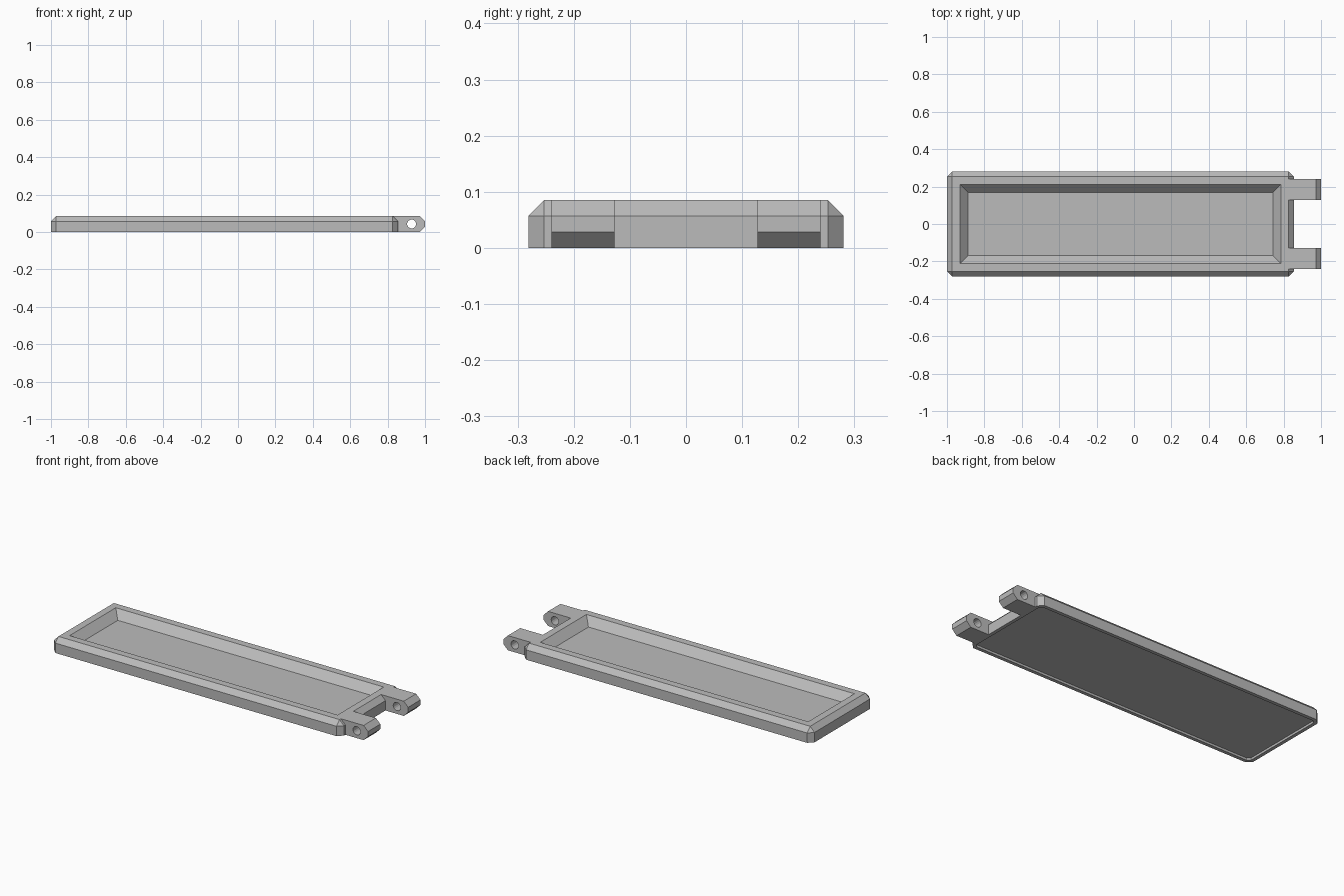
import bpy, bmesh, math
from mathutils import Vector

cube = bpy.data.objects.get("Cube")
if cube:
    bpy.data.objects.remove(cube, do_unlink=True)

X0, X1, HALF_Y, TOP, CH = -1.0, 0.855, 0.281, 0.085, 0.028

grey = bpy.data.materials.new("plain_grey")
grey.use_nodes = True
colour = (0.5, 0.5, 0.5, 1)
grey.diffuse_color = colour
grey.node_tree.nodes["Principled BSDF"].inputs["Base Color"].default_value = colour


def finish(bm, name):
    bmesh.ops.recalc_face_normals(bm, faces=bm.faces)
    mesh = bpy.data.meshes.new(name)
    bm.to_mesh(mesh)
    bm.free()
    mesh.materials.append(grey)
    obj = bpy.data.objects.new(name, mesh)
    bpy.context.collection.objects.link(obj)
    return obj


def recess(bm, face, rim, slope, depth):
    """Sink a face behind a flat rim, with walls leaning in by slope."""
    bmesh.ops.inset_region(bm, faces=[face], thickness=rim, use_even_offset=True)
    down = -face.normal * depth
    bmesh.ops.inset_region(bm, faces=[face], thickness=slope, use_even_offset=True)
    bmesh.ops.translate(bm, vec=down, verts=face.verts)


# Tray: box with chamfered top and corners, a deep pan and a shallow underside
bm = bmesh.new()
bmesh.ops.create_cube(bm, size=1)
bmesh.ops.scale(bm, vec=(X1 - X0, 2 * HALF_Y, TOP), verts=bm.verts)
bmesh.ops.translate(bm, vec=((X0 + X1) / 2, 0, TOP / 2), verts=bm.verts)
edges = [e for e in bm.edges if max(v.co.z for v in e.verts) > TOP / 2]
bmesh.ops.bevel(bm, geom=edges, offset=CH, segments=1, affect='EDGES')
bm.normal_update()
top = max(bm.faces, key=lambda f: f.calc_center_median().z)
bottom = min(bm.faces, key=lambda f: f.calc_center_median().z)
recess(bm, top, 0.042, 0.043, 0.045)
recess(bm, bottom, 0.02, 0.001, 0.012)
finish(bm, "tray")


# Hinge arms: side profile that meets the tray chamfer, pierced by a pin hole
def hinge_arm(name, y0, y1):
    bm = bmesh.new()
    profile = [(X1, 0), (1 - CH, 0), (1, CH), (1, TOP - CH), (1 - CH, TOP),
               (X1 - CH, TOP), (X1, TOP - CH)]
    hole = [(0.928 + 0.024 * math.cos(a), TOP / 2 + 0.024 * math.sin(a))
            for a in (math.tau * i / 16 for i in range(16))]
    loops = []
    for points in (profile, hole):
        verts = [bm.verts.new((x, y0, z)) for x, z in points]
        loops += [bm.edges.new((v, verts[i - 1])) for i, v in enumerate(verts)]
    bmesh.ops.triangle_fill(bm, edges=loops, use_beauty=True, normal=(0, -1, 0))
    side = bmesh.ops.extrude_face_region(bm, geom=bm.faces[:], use_keep_orig=True)
    bmesh.ops.translate(bm, vec=Vector((0, y1 - y0, 0)),
                        verts=[g for g in side["geom"] if isinstance(g, bmesh.types.BMVert)])
    finish(bm, name)


hinge_arm("left_hinge_arm", 0.127, 0.24)
hinge_arm("right_hinge_arm", -0.24, -0.127)
